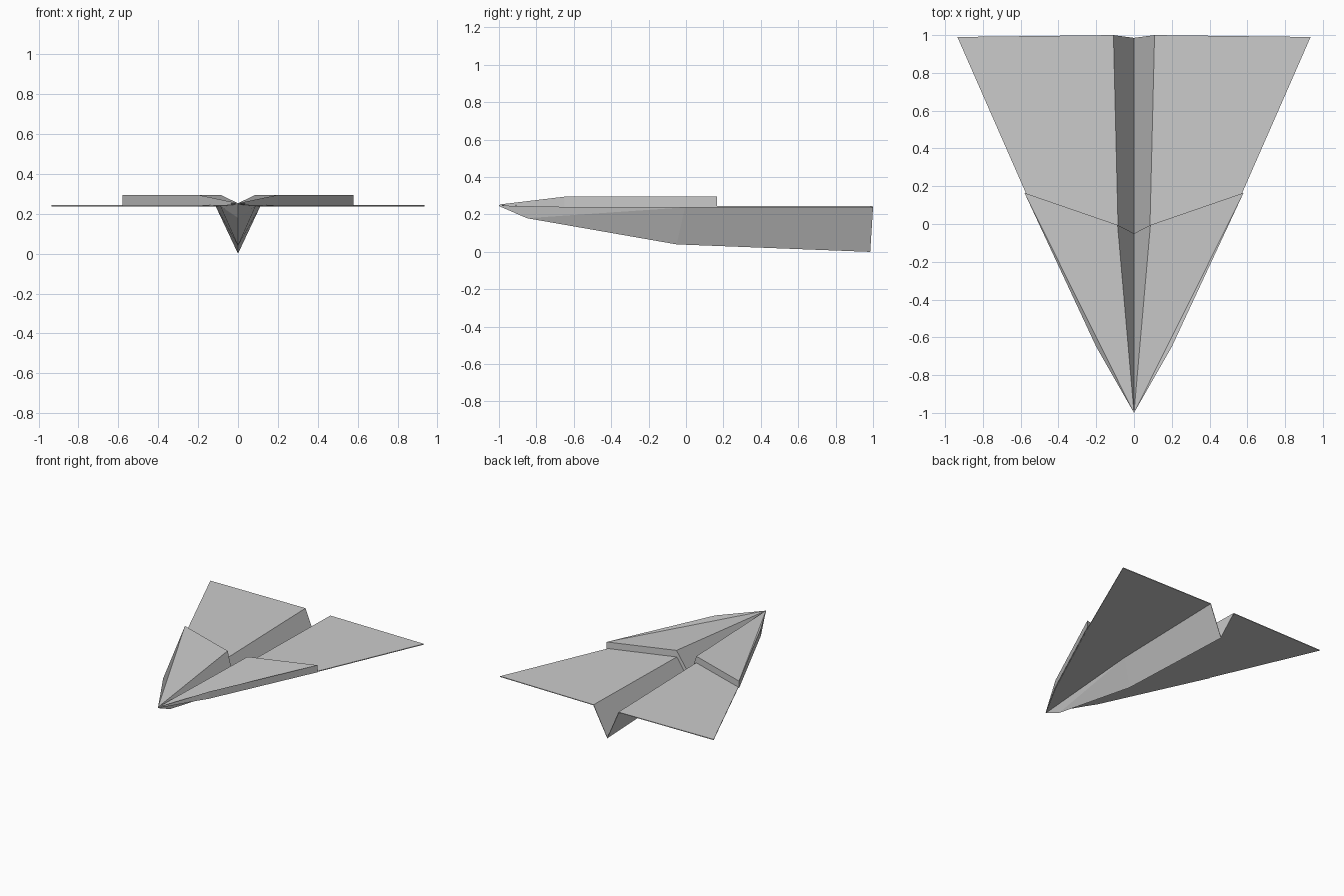
import bpy
import bmesh

cube = bpy.data.objects.get("Cube")
if cube:
    bpy.data.objects.remove(cube, do_unlink=True)

# Single paper colour
paper = bpy.data.materials.new("paper_grey")
paper.use_nodes = True
GREY = (0.6, 0.6, 0.6, 1.0)
paper.diffuse_color = GREY
paper.node_tree.nodes["Principled BSDF"].inputs["Base Color"].default_value = GREY


def folded_part(name, points, faces, thickness=0.0):
    """Build the left half from named points, then mirror it across x = 0."""
    bm = bmesh.new()
    verts = {key: bm.verts.new(co) for key, co in points.items()}
    for face in faces:
        bm.faces.new([verts[key] for key in face.split()])
    mesh = bpy.data.meshes.new(name)
    bm.to_mesh(mesh)
    bm.free()
    mesh.materials.append(paper)
    obj = bpy.data.objects.new(name, mesh)
    bpy.context.collection.objects.link(obj)
    mirror = obj.modifiers.new("mirror", 'MIRROR')
    mirror.use_clip = True
    if thickness:
        solid = obj.modifiers.new("paper_thickness", 'SOLIDIFY')
        solid.thickness = thickness
        solid.offset = -1
    return obj


# Lower sheet: flat wings running into a V-shaped keel
folded_part("wings_and_keel", {
    "nose": (0, -1, 0.245),
    "keel_front": (0, -0.85, 0.18),
    "keel_mid": (0, -0.05, 0.04),
    "keel_rear": (0, 0.985, 0),
    "fold_mid": (0.088, -0.005, 0.238),
    "fold_rear": (0.112, 1.0, 0.238),
    "tip": (0.935, 0.99, 0.238),
    "edge_mid": (0.573, 0.165, 0.238),
    "edge_front": (0.194, -0.65, 0.238),
}, [
    "nose fold_mid fold_rear tip edge_mid edge_front",
    "fold_mid nose keel_front",
    "fold_mid keel_front keel_mid",
    "fold_rear fold_mid keel_mid keel_rear",
], thickness=0.006)

# Upper folded layer: raised flaps lying on the wings and lining the keel
folded_part("folded_flaps", {
    "nose": (0, -1, 0.253),
    "front": (0.2, -0.65, 0.295),
    "outer": (0.58, 0.165, 0.295),
    "inner": (0.087, -0.005, 0.295),
    "valley": (0, -0.05, 0.10),
    "front_low": (0.2, -0.65, 0.239),
    "outer_low": (0.58, 0.165, 0.239),
    "inner_low": (0.087, -0.005, 0.241),
    "valley_low": (0, -0.05, 0.055),
}, [
    "nose front outer",
    "nose outer inner",
    "nose inner valley",
    "nose front_low front",
    "front front_low outer_low outer",
    "outer outer_low inner_low inner",
    "inner inner_low valley_low valley",
    "nose outer_low front_low",
    "nose inner_low outer_low",
    "nose valley_low inner_low",
])
